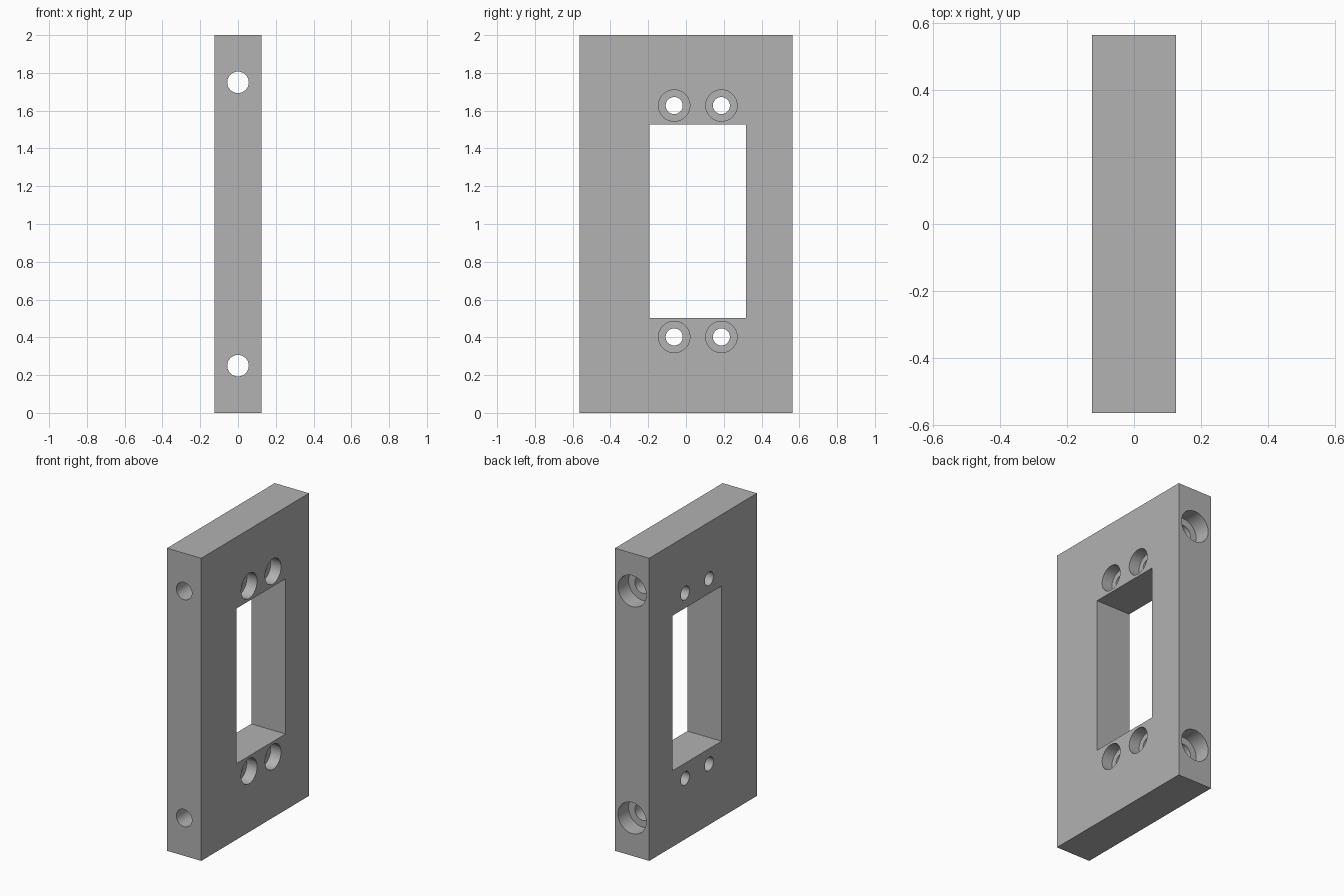
import bpy
from math import pi

if "Cube" in bpy.data.objects:
    bpy.data.objects.remove(bpy.data.objects["Cube"], do_unlink=True)

THICK, DEPTH, HEIGHT = 0.25, 1.125, 2.0

grey = bpy.data.materials.new("plain grey")
grey.use_nodes = True
colour = (0.445, 0.445, 0.445, 1)
grey.diffuse_color = colour
grey.node_tree.nodes["Principled BSDF"].inputs["Base Color"].default_value = colour


def box(name, centre, size):
    bpy.ops.mesh.primitive_cube_add(size=1, location=centre)
    ob = bpy.context.object
    ob.name = name
    ob.scale = size
    bpy.ops.object.transform_apply(location=True, rotation=True, scale=True)
    ob.data.materials.append(grey)
    return ob


def rod(name, axis, radius, length, centre):
    turn = (0, pi / 2, 0) if axis == "x" else (pi / 2, 0, 0)
    bpy.ops.mesh.primitive_cylinder_add(vertices=64, radius=radius, depth=length,
                                        location=centre, rotation=turn)
    ob = bpy.context.object
    ob.name = name
    bpy.ops.object.transform_apply(location=True, rotation=True, scale=True)
    ob.data.materials.append(grey)
    return ob


def cut(body, cutter):
    cutter.hide_render = True
    mod = body.modifiers.new("cut", "BOOLEAN")
    mod.operation = "DIFFERENCE"
    mod.solver = "EXACT"
    mod.object = cutter
    bpy.context.view_layer.objects.active = body
    bpy.ops.object.modifier_apply(modifier=mod.name)
    bpy.data.objects.remove(cutter, do_unlink=True)


# Mounting plate with an offset rectangular window
plate = box("mounting_plate", (0, 0, HEIGHT / 2), (THICK, DEPTH, HEIGHT))
cut(plate, box("window_cutter", (0, 0.0625, 1.015), (1, 0.51, 1.025)))

# Four screw holes through the thickness, counterbored on the +x face
BORE_DEPTH = 0.075
for z in (0.402, 1.627):
    for y in (-0.0625, 0.1875):
        cut(plate, rod("screw_cutter", "x", 0.045, 1, (0, y, z)))
        start = THICK / 2 - BORE_DEPTH
        cut(plate, rod("head_cutter", "x", 0.083, 0.4, (start + 0.2, y, z)))

# Two long bolt holes from front to back, counterbored at the back
BOLT_DEPTH = 0.11
for z in (0.25, 1.75):
    cut(plate, rod("bolt_cutter", "y", 0.057, 2, (0, 0, z)))
    start = DEPTH / 2 - BOLT_DEPTH
    cut(plate, rod("bolt_head_cutter", "y", 0.103, 0.4, (0, start + 0.2, z)))

# Smooth bores, crisp edges
bpy.ops.object.select_all(action="DESELECT")
plate.select_set(True)
bpy.context.view_layer.objects.active = plate
bpy.ops.object.shade_smooth_by_angle(angle=pi / 6)
